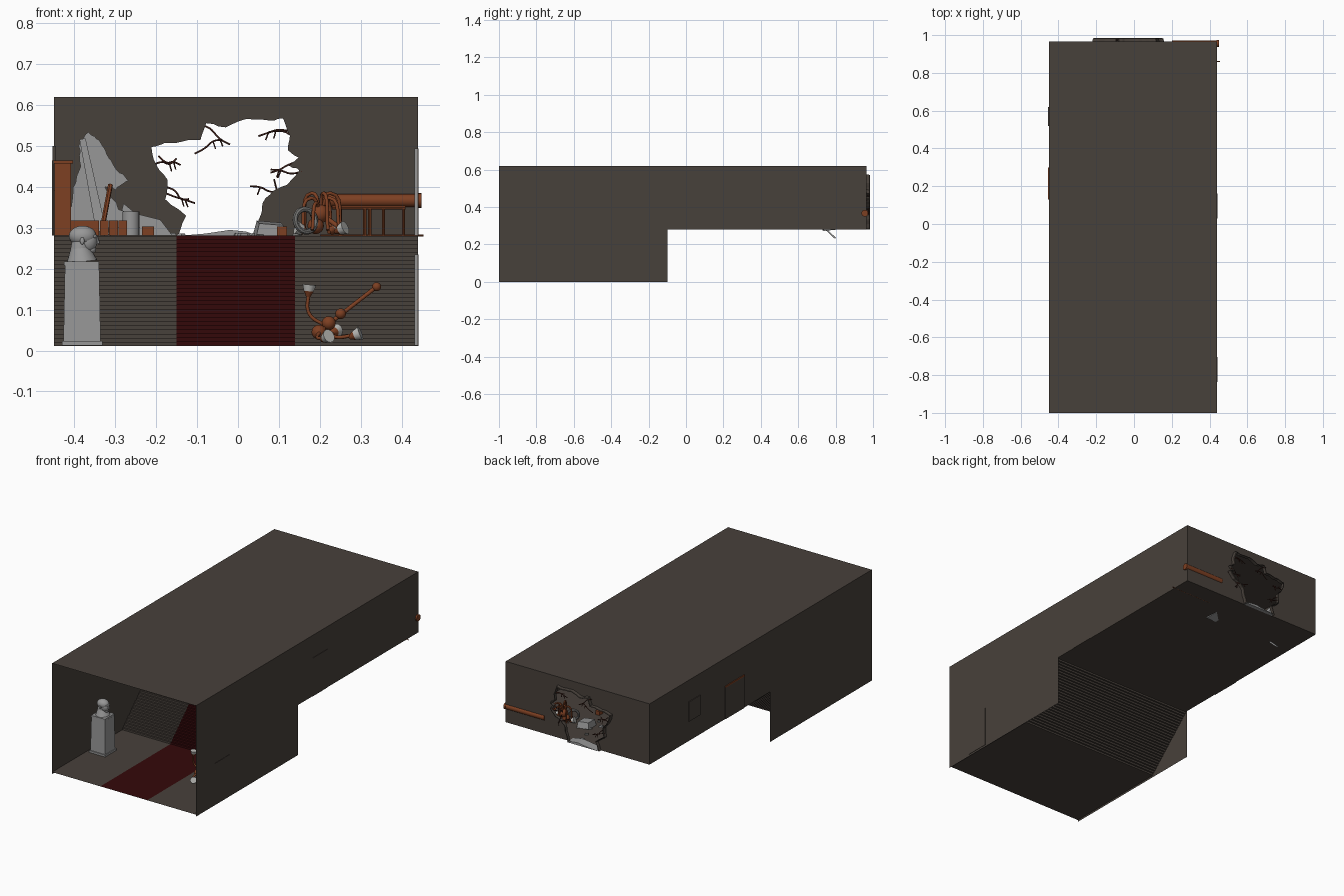
import bpy, bmesh, math, random
from mathutils import Vector, Matrix
from mathutils.geometry import tessellate_polygon

if "Cube" in bpy.data.objects:
    bpy.data.objects.remove(bpy.data.objects["Cube"])
random.seed(4)

def mat(name, r, g, b):
    m = bpy.data.materials.new(name)
    m.diffuse_color = (r, g, b, 1)
    m.use_nodes = True
    m.node_tree.nodes["Principled BSDF"].inputs["Base Color"].default_value = m.diffuse_color
    return m
WALL = mat("dark plaster", .064, .052, .043)
RED = mat("carpet red", .034, .0025, .003)
BRASS = mat("rusty brass", .205, .05, .016)
STONE = mat("grey stone", .31, .31, .31)
RUST = mat("rebar rust", .06, .018, .012)
SHADE = mat("lamp white", .5, .5, .48)
RUBBLE = mat("dark rubble", .17, .17, .165)

def finish(name, bm, m, smooth=False):
    bmesh.ops.recalc_face_normals(bm, faces=bm.faces)
    me = bpy.data.meshes.new(name)
    bm.to_mesh(me)
    bm.free()
    me.materials.append(m)
    o = bpy.data.objects.new(name, me)
    bpy.context.collection.objects.link(o)
    if smooth:
        bpy.ops.object.select_all(action='DESELECT')
        o.select_set(True)
        bpy.context.view_layer.objects.active = o
        bpy.ops.object.shade_smooth_by_angle(angle=math.radians(40))
    return o

def box(name, x0, x1, y0, y1, z0, z1, m, rot=(0, 0, 0), taper=1):
    bm = bmesh.new()
    bmesh.ops.create_cube(bm, size=1)
    for v in bm.verts:
        k = taper if v.co.z > 0 else 1
        v.co = Vector((v.co.x * (x1 - x0) * k, v.co.y * (y1 - y0) * k, v.co.z * (z1 - z0)))
    o = finish(name, bm, m)
    o.location = ((x0 + x1) / 2, (y0 + y1) / 2, (z0 + z1) / 2)
    o.rotation_euler = rot
    return o

def ball(name, c, r, m, s=(1, 1, 1)):
    bm = bmesh.new()
    bmesh.ops.create_uvsphere(bm, u_segments=20, v_segments=12, radius=r)
    bmesh.ops.scale(bm, vec=s, verts=bm.verts)
    bmesh.ops.translate(bm, vec=c, verts=bm.verts)
    return finish(name, bm, m, True)

def rod(name, a, b, r, m, r2=None, n=16):
    a, b = Vector(a), Vector(b)
    bm = bmesh.new()
    q = (b - a).to_track_quat('Z', 'Y').to_matrix().to_4x4()
    bmesh.ops.create_cone(bm, cap_ends=True, segments=n, radius1=r, radius2=r if r2 is None else r2,
                          depth=(b - a).length, matrix=Matrix.Translation((a + b) / 2) @ q)
    return finish(name, bm, m, True)

def tube(name, pts, r, m):
    cu = bpy.data.curves.new(name, 'CURVE')
    cu.dimensions = '3D'
    cu.bevel_depth, cu.bevel_resolution, cu.resolution_u, cu.use_fill_caps = r, 2, 6, True
    sp = cu.splines.new('BEZIER')
    sp.bezier_points.add(len(pts) - 1)
    for bp, p in zip(sp.bezier_points, pts):
        bp.co = p
        bp.handle_left_type = bp.handle_right_type = 'AUTO'
    cu.materials.append(m)
    o = bpy.data.objects.new(name, cu)
    bpy.context.collection.objects.link(o)

def sheet(name, pts, m):
    bm = bmesh.new()
    vs = [bm.verts.new(p) for p in pts]
    for t in tessellate_polygon([[Vector(p) for p in pts]]):
        bm.faces.new([vs[i] for i in t])
    return finish(name, bm, m)

def prism(name, pts, y0, y1, m):
    bm = bmesh.new()
    f = bm.faces.new([bm.verts.new((x, y0, z)) for x, z in pts])
    g = bmesh.ops.extrude_face_region(bm, geom=[f])['geom']
    bmesh.ops.translate(bm, vec=(0, y1 - y0, 0), verts=[v for v in g if isinstance(v, bmesh.types.BMVert)])
    return finish(name, bm, m)

def strip(name, prof, x0, x1, m):
    # (y, z) profile swept across x
    bm = bmesh.new()
    rows = [(bm.verts.new((x0, y, z)), bm.verts.new((x1, y, z))) for y, z in prof]
    for a, b in zip(rows, rows[1:]):
        bm.faces.new((a[0], a[1], b[1], b[0]))
    return finish(name, bm, m)

def jag(pts, amp, n=4):
    out = []
    for a, b in zip(pts, pts[1:]):
        for i in range(n):
            t, k = i / n, amp if i else 0
            out.append((a[0] + (b[0] - a[0]) * t + random.uniform(-k, k),
                        a[1] + (b[1] - a[1]) * t + random.uniform(-k, k)))
    return out + [pts[-1]]

# hall shell: lower floor, staircase, upper floor, walls, ceiling
L, R, YB, TOP, UP, LO = -.45, .44, .965, .62, .28, .011
N = 27
prof = [(-1, LO), (-.38, LO)]
for i in range(N):
    y, z = -.38 + .28 * i / N, LO + (UP - LO) * (i + 1) / N
    prof += [(y, z), (y + .28 / N, z)]
prof.append((YB, UP))
strip("floor_and_stairs", prof, L, R, WALL)
strip("carpet", [(max(-1, y - .0015), z + .0015) for y, z in prof[:-1]], -.15, .14, RED)
side = [(-1, 0), (-.1, 0), (-.1, UP), (YB, UP), (YB, TOP), (-1, TOP)]
for nm, x in (("left_wall", L), ("right_wall", R)):
    sheet(nm, [(x, y, z) for y, z in side], WALL)
strip("ceiling", [(-1, TOP), (YB, TOP)], L, R, WALL)

# back wall with a torn breach and its thick broken rim
hole = jag([(.04, .281), (.055, .33), (.06, .36), (.085, .39), (.12, .405), (.15, .44), (.125, .452), (.148, .472),
            (.122, .49), (.127, .525), (.11, .568), (.075, .563), (.022, .567), (-.03, .546), (-.078, .556),
            (-.092, .515), (-.178, .508), (-.212, .498), (-.2, .455), (-.172, .417), (-.178, .37),
            (-.127, .33), (-.146, .281)], .0025, 3)
sheet("back_wall", [(x, YB, z) for x, z in [(L, UP), (L, TOP), (R, TOP), (R, UP), (.041, UP)] + hole + [(-.147, UP)]],
      WALL)
bm = bmesh.new()
rings = [[bm.verts.new((x + (x + .03) * k, y, max(.28, z + (z - .43) * k))) for x, z in hole]
         for k, y in ((0, YB), (0, .984), (.03, .982), (.05, YB))]
for a, b in zip(rings, rings[1:]):
    for i in range(len(hole) - 1):
        bm.faces.new((a[i], a[i + 1], b[i + 1], b[i]))
finish("breach_rim", bm, WALL)

# bent rebar sticking out of the breach
for x, z, dx, dz in [(-.19, .47, .05, -.015), (-.2, .455, .05, .01), (-.175, .38, .07, -.02), (-.17, .395, .05, -.03),
                     (-.1, .49, .06, .03), (-.09, .55, .07, -.04), (.12, .54, -.07, -.012), (.125, .53, -.05, .01),
                     (.14, .46, -.06, -.025), (.15, .435, -.07, .01), (.1, .39, -.07, .012), (.09, .41, .02, -.05)]:
    pts = [(x + dx * t, .972 + random.uniform(-.006, .006), z + dz * t + random.uniform(-.006, .006))
           for t in (-.1, .3, .65, 1)]
    tube("rebar", pts, .0022, RUST)
    tube("rebar_branch", [pts[2], (pts[2][0] + dx * .1, .975, pts[2][2] - .018)], .0018, RUST)

# doors in right wall, plain plaster on the outside
for y, z, h in ((-.77, LO, .22), (.095, UP, .21)):
    box("door_panel", .434, .439, y - .055, y + .055, z + .001, z + h - .008, STONE)
    box("door_outside", .4395, .442, y - .067, y + .067, z, z + h + .004, WALL)
    for s in (-1, 1):
        box("door_jamb", .432, .439, y + s * .061 - .006, y + s * .061 + .006, z + .001, z + h, STONE)
    box("door_lintel", .432, .439, y - .067, y + .067, z + h - .008, z + h + .004, STONE)
box("picture", -.454, -.445, .52, .62, .39, .5, WALL)

# cabinet and low chests
F = UP + .001
box("cabinet", -.449, -.408, .135, .295, F, .457, BRASS)
box("cabinet_back", -.4545, -.4495, .13, .3, F, .463, WALL)
box("cabinet_cap", -.455, -.404, .13, .3, .457, .465, BRASS)
box("chest", -.41, -.34, .5, .6, F, .318, BRASS)
for i in range(3):
    box("drawer", -.338 + i * .023, -.317 + i * .023, .5, .6, F, .318, BRASS)
rod("leaning_plank", (-.33, .56, .31), (-.312, .62, .405), .006, BRASS, n=6)

# bust on pedestal, face turned toward +x
box("plinth_base", -.431, -.332, -.7, -.6, LO + .001, .023, STONE)
box("pedestal", -.427, -.336, -.695, -.605, .023, .208, STONE, taper=.92)
box("pedestal_cap", -.425, -.34, -.692, -.608, .208, .218, STONE)
rod("bust_chest", (-.382, -.65, .217), (-.386, -.65, .25), .038, STONE, .024, 24)
rod("bust_neck", (-.386, -.65, .245), (-.384, -.65, .27), .024, STONE, .022, 24)
ball("bust_cranium", (-.38, -.65, .28), .03, STONE, (1.13, .9, .84))
ball("bust_face", (-.369, -.65, .267), .026, STONE, (.95, .85, 1.1))
ball("bust_chin", (-.359, -.65, .247), .012, STONE, (1, 1.1, .8))
ball("bust_brow", (-.353, -.65, .279), .01, STONE, (.9, 1.7, .6))
rod("bust_nose", (-.343, -.65, .261), (-.346, -.65, .279), .006, STONE, .003, 8)
for s in (-1, 1):
    ball("bust_ear", (-.381, -.65 + s * .026, .268), .009, STONE, (.6, .4, 1))

# fallen chandeliers
def lamp(c, d):
    c, d = Vector(c), Vector(d).normalized()
    rod("lamp_cup", c - d * .014, c, .005, BRASS, .012)
    rod("lamp_shade", c, c + d * .016, .012, SHADE, .017)

rod("chandelier_stem", (.19, -.64, .04), (.339, -.62, .156), .005, BRASS)
for x, y, z, r in ((.198, -.64, .045, .018), (.222, -.637, .067, .017), (.251, -.633, .09, .013), (.339, -.62, .156, .011)):
    ball("chandelier_knob", (x, y, z), r, BRASS)
hub = (.215, -.638, .06)
for c, d in (((.173, -.64, .145), (.1, 0, 1)), ((.285, -.65, .037), (1, -.2, .4)), ((.213, -.70, .03), (.5, -.6, .3)),
             ((.235, -.56, .045), (.4, 1, .3))):
    h, e = Vector(hub), Vector(c)
    tube("chandelier_arm", [h, (h + e) / 2 + Vector((-.02, 0, -.012)), e], .0045, BRASS)
    lamp(c, d)
ball("wreck_hub", (.2, .8, .335), .024, BRASS)
ball("wreck_knob", (.19, .79, .305), .02, BRASS)
rod("wreck_stem", (.2, .8, .335), (.25, .78, .30), .006, BRASS)
for i in range(8):
    a = i * math.tau / 8 + .3
    e = Vector((.205 + .05 * math.cos(a), .8 + .06 * math.sin(a), .295))
    tube("wreck_arm", [(.2, .8, .33), ((.2 + e.x) / 2, (.8 + e.y) / 2, .385 - .012 * (i % 3)), e], .0045, BRASS)
    if i % 3 == 1:
        lamp(e, (math.cos(a), math.sin(a), .4))
bpy.ops.mesh.primitive_torus_add(major_radius=.028, minor_radius=.007, major_segments=24, minor_segments=8,
                                 location=(.165, .76, .318), rotation=(1.4, 0, .5))
bpy.context.object.name = "wreck_ring"
bpy.context.object.data.materials.append(RUBBLE)

# pipe on back wall and railing beneath it
rod("pipe", (.2, .956, .367), (.44, .956, .367), .016, BRASS)
rod("pipe_flange", (.438, .956, .367), (.449, .956, .367), .018, BRASS)
for x in (.25, .31, .322, .356, .405):
    rod("railing_post", (x, .86, F), (x, .86, .35), .004, BRASS, n=8)
rod("railing_top", (.23, .86, .35), (.41, .86, .35), .005, BRASS, n=8)
rod("railing_base", (.2, .86, .2815), (.454, .86, .2815), .0022, BRASS, n=8)

# collapsed masonry on upper floor
peak = jag([(-.41, .3), (-.403, .4), (-.385, .45), (-.39, .5), (-.366, .535), (-.34, .515), (-.315, .47), (-.29, .435),
            (-.268, .415), (-.3, .393), (-.325, .4), (-.292, .345), (-.25, .335), (-.24, .3)], .003)
prism("broken_slab", peak, .7, .74, STONE)
box("slab_ridge", -.37, -.345, .66, .7, .29, .52, STONE, (0, -.2, 0), .6)
prism("rubble_wedge", [(-.3, F), (-.28, .36), (-.25, .335), (-.19, .32), (-.16, F)], .78, .9, STONE)
rod("column_drum", (-.262, .62, F), (-.262, .62, .34), .021, STONE)
box("fallen_beam", -.328, -.312, .73, .81, .256, .264, STONE, (-.75, 0, 0))
box("stone_block", .042, .112, .73, .81, .279, .312, STONE, (.1, .08, .1), .85)
box("small_crate", .095, .12, .6, .63, F, .303, BRASS)
box("small_crate", -.235, -.205, .55, .58, F, .303, BRASS)
prism("breach_sill", [(-.14, F), (-.08, .286), (-.02, .295), (.02, .291), (.05, F)], .93, .985, STONE)
for i in range(12):
    x, y, s = random.uniform(-.28, .15), random.uniform(.65, .93), random.uniform(.006, .012)
    box("rubble_chunk", x - s, x + s, y - s, y + s, F, F + s * .6, random.choice((STONE, RUBBLE)),
        (0, 0, random.uniform(0, 3)), .7)
